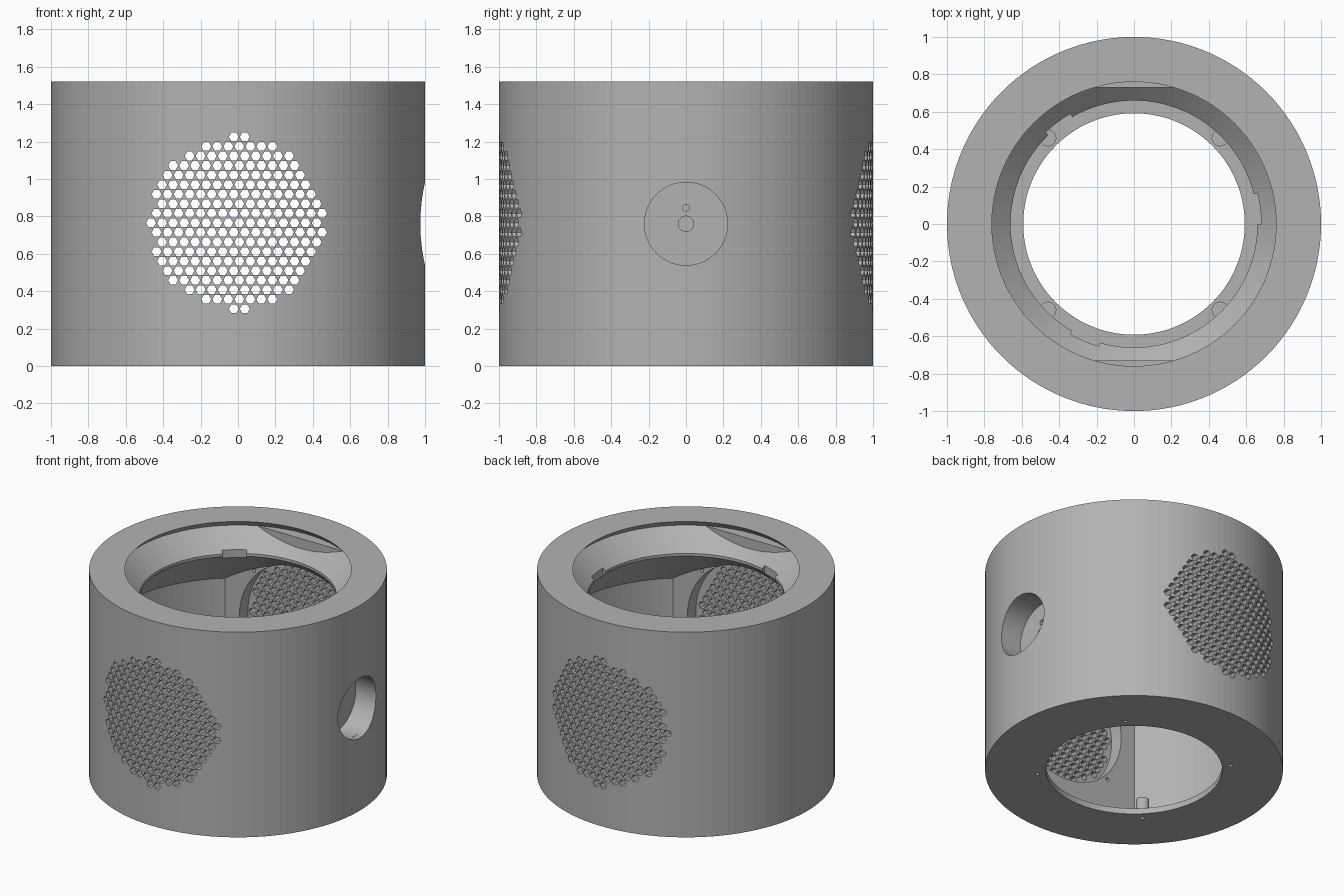
import bpy, bmesh, math
from mathutils import Matrix, Vector

if "Cube" in bpy.data.objects:
    bpy.data.objects.remove(bpy.data.objects["Cube"], do_unlink=True)

SEGMENTS = 128
MID = 0.76        # height of the grilles and the knob
WALL_IN = 0.957   # inside radius of the main wall
FLAT = 0.73       # depth of the flat speaker mounts

grey = bpy.data.materials.new("matte_grey")
grey.use_nodes = True
grey.diffuse_color = (0.45, 0.45, 0.45, 1)
grey.node_tree.nodes["Principled BSDF"].inputs["Base Color"].default_value = (0.45, 0.45, 0.45, 1)


def finish(name, bm):
    bmesh.ops.recalc_face_normals(bm, faces=bm.faces[:])
    mesh = bpy.data.meshes.new(name)
    bm.to_mesh(mesh)
    bm.free()
    mesh.materials.append(grey)
    ob = bpy.data.objects.new(name, mesh)
    bpy.context.collection.objects.link(ob)
    return ob


def lathe(name, profile):
    """Revolve a closed (radius, height) outline around z."""
    bm = bmesh.new()
    rings = []
    for i in range(SEGMENTS):
        a = math.tau * i / SEGMENTS
        rings.append([bm.verts.new((r * math.cos(a), r * math.sin(a), z)) for r, z in profile])
    n = len(profile)
    for i in range(SEGMENTS):
        p, q = rings[i], rings[(i + 1) % SEGMENTS]
        for j in range(n):
            k = (j + 1) % n
            bm.faces.new((p[j], q[j], q[k], p[k]))
    return finish(name, bm)


def add_prism(bm, outline, axis, lo, hi):
    """Extrude a 2D outline along an axis from lo to hi."""
    def place(u, v, w):
        return {"x": (w, u, v), "y": (u, w, v), "z": (u, v, w)}[axis]
    a = [bm.verts.new(place(u, v, lo)) for u, v in outline]
    b = [bm.verts.new(place(u, v, hi)) for u, v in outline]
    bm.faces.new(a)
    bm.faces.new(b[::-1])
    for i in range(len(a)):
        j = (i + 1) % len(a)
        bm.faces.new((a[i], b[i], b[j], a[j]))


def circle(cu, cv, r, n):
    return [(cu + r * math.cos(math.tau * i / n), cv + r * math.sin(math.tau * i / n)) for i in range(n)]


def prisms(name, items):
    bm = bmesh.new()
    for outline, axis, lo, hi in items:
        add_prism(bm, outline, axis, lo, hi)
    return finish(name, bm)


def combine(body, tool, operation):
    tool.hide_render = True
    mod = body.modifiers.new(tool.name, "BOOLEAN")
    mod.operation = operation
    mod.solver = "EXACT"
    mod.object = tool
    bpy.context.view_layer.objects.active = body
    bpy.ops.object.modifier_apply(modifier=mod.name)
    bpy.data.objects.remove(tool, do_unlink=True)


# Round shell: floor opening, thin wall, sloped ceiling, lip and undercut rim
housing = lathe("speaker_housing", [
    (0.592, 0), (1, 0), (1, 1.52), (0.76, 1.52), (0.81, 1.47),
    (0.66, 1.33), (0.66, 1.31), (WALL_IN, 1.01), (WALL_IN, 0.043), (0.592, 0.043)])

# Flat mounts behind the front and back grilles
half = math.acos(FLAT / 0.98)
arc = [half * (2 * i / 40 - 1) for i in range(41)]
mounts = prisms("speaker_mounts", [
    ([(0.98 * math.sin(a), side * 0.98 * math.cos(a)) for a in arc], "z", 0.02, 1.47)
    for side in (-1, 1)])
combine(housing, mounts, "UNION")

# Screw posts on the floor and the knob boss on the left wall
corners = [(sx * 0.46, sy * 0.46) for sx in (-1, 1) for sy in (-1, 1)]
bosses = prisms("bosses",
    [(circle(x, y, 0.045, 24), "z", 0.02, 0.14) for x, y in corners]
    + [(circle(0, MID, 0.27, 64), "x", 0.77, 0.955)])
combine(housing, bosses, "UNION")

# Knob pocket and round speaker recesses
combine(housing, prisms("knob_pocket", [(circle(0, MID, 0.222, 64), "x", 0.81, 1.1)]), "DIFFERENCE")
combine(housing, prisms("speaker_recess", [(circle(0, MID, 0.5, 80), "y", -0.83, 0.83)]), "DIFFERENCE")

# Small holes: knob shaft, locating pin, floor screws, speaker screws
small = [(circle(0, MID, 0.041, 24), "x", 0.7, 0.9),
         (circle(0, MID + 0.085, 0.018, 16), "x", 0.7, 0.9)]
small += [(circle(x, y, 0.013, 12), "z", -0.1, 0.11) for x, y in corners]
for x in (-0.38, 0.38):
    for z in (MID - 0.37, MID + 0.37):
        small.append((circle(x, z, 0.014, 12), "y", -0.8, 0.8))
combine(housing, prisms("small_holes", small), "DIFFERENCE")

# Three bayonet notches in the lip
notches = []
for k in range(3):
    angles = [math.radians(120 * k + 14 * i / 6) for i in range(7)]
    outer = [(0.68 * math.cos(a), 0.68 * math.sin(a)) for a in angles]
    inner = [(0.6 * math.cos(a), 0.6 * math.sin(a)) for a in reversed(angles)]
    notches.append((outer + inner, "z", 1.25, 1.4))
combine(housing, prisms("notches", notches), "DIFFERENCE")

# Hexagonal grille holes straight through front and back
pitch = 0.059
holes = []
for row in range(-9, 10):
    dz = row * pitch * math.sqrt(3) / 2
    shift = -0.0225 if row % 2 else 0.007
    for col in range(-9, 10):
        x = shift + col * pitch
        if math.hypot(x, dz) < 0.466:
            holes.append((circle(x, MID + 0.005 + dz, 0.0265, 6), "y", -1.1, 1.1))
combine(housing, prisms("grille_holes", holes), "DIFFERENCE")
